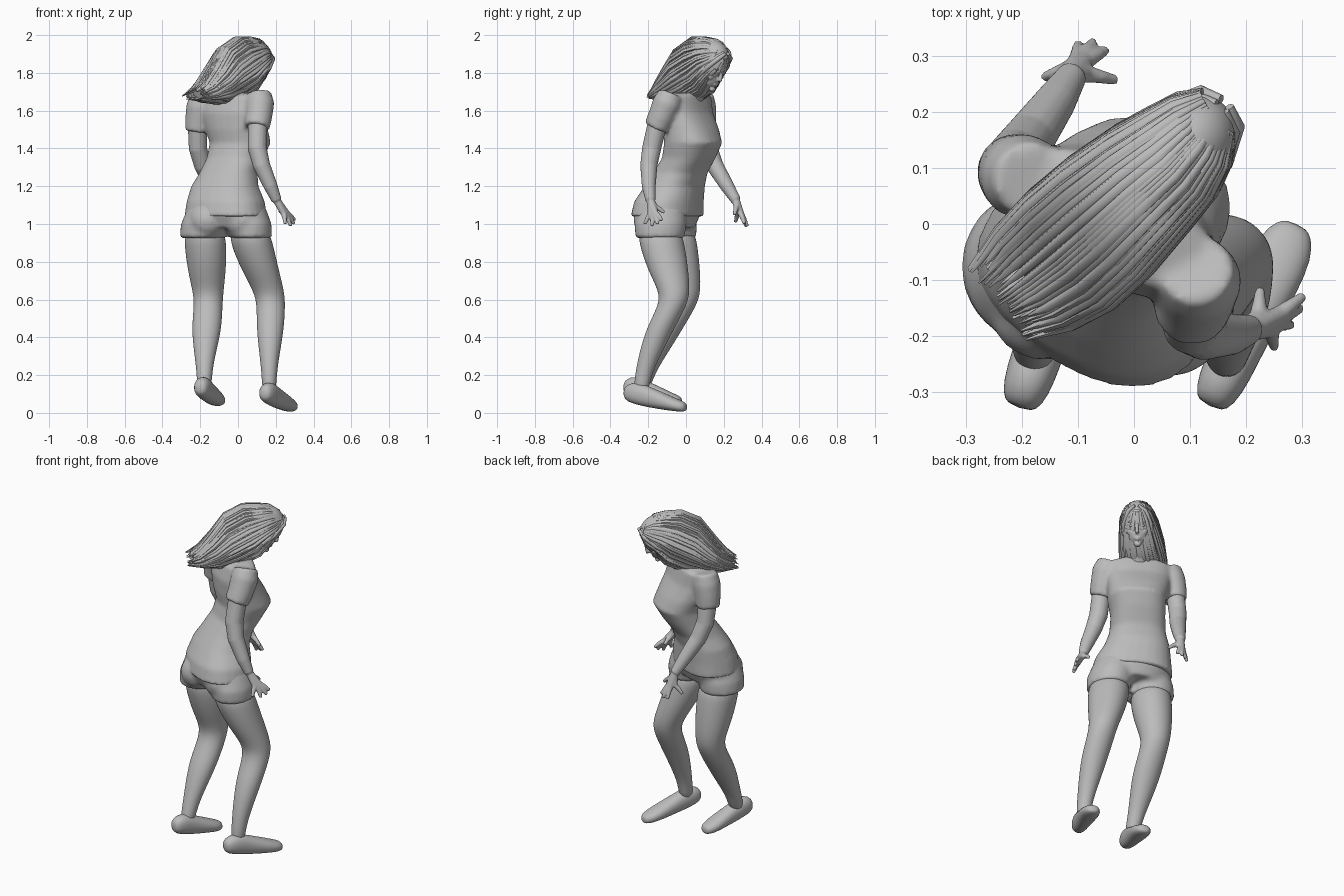
import bpy, bmesh, math, random
from mathutils import Vector, Matrix

random.seed(4)
if "Cube" in bpy.data.objects:
    bpy.data.objects.remove(bpy.data.objects["Cube"])

grey = bpy.data.materials.new("plain_grey")
grey.use_nodes = True
grey.diffuse_color = (0.5, 0.5, 0.5, 1)
grey.node_tree.nodes["Principled BSDF"].inputs["Base Color"].default_value = (0.5, 0.5, 0.5, 1)


def boxy(value, power):
    return math.copysign(abs(value) ** power, value)


def loft(bm, rings, n=20, power=1):
    """Closed skin through rings of (centre, first axis, second axis)."""
    loops = []
    for c, u, v in rings:
        angles = [math.tau * i / n for i in range(n)]
        loops.append([bm.verts.new(c + u * boxy(math.cos(a), power) + v * boxy(math.sin(a), power)) for a in angles])
    for a, b in zip(loops, loops[1:]):
        for i in range(n):
            j = (i + 1) % n
            bm.faces.new((a[i], a[j], b[j], b[i]))
    bm.faces.new(loops[0][::-1])
    bm.faces.new(loops[-1])


def tube(bm, points, n=16):
    """Round limb along points of (x, y, z, radius)."""
    centres = [Vector(p[:3]) for p in points]
    rings = []
    for i, p in enumerate(points):
        t = (centres[min(i + 1, len(points) - 1)] - centres[max(i - 1, 0)]).normalized()
        u = t.cross(Vector((0.83, -0.55, 0.1))).normalized()
        rings.append((centres[i], u * p[3], t.cross(u) * p[3]))
    loft(bm, rings, n)


def stack(bm, levels, yaw=90, power=1):
    """Level rings of (x, y, z, half width, half depth), facing the yaw angle."""
    a = math.radians(yaw)
    side, ahead = Vector((math.sin(a), -math.cos(a), 0)), Vector((math.cos(a), math.sin(a), 0))
    loft(bm, [(Vector(l[:3]), side * l[3], ahead * l[4]) for l in levels], 28, power)


def ball(bm, centre, size, frame=Matrix()):
    m = frame @ Matrix.Translation(centre) @ Matrix.Diagonal((*size, 1))
    bmesh.ops.create_uvsphere(bm, u_segments=24, v_segments=16, radius=1, matrix=m)


def finish(bm, name, voxel=0, smooth=0, angle=50):
    bmesh.ops.recalc_face_normals(bm, faces=bm.faces)
    mesh = bpy.data.meshes.new(name)
    bm.to_mesh(mesh)
    bm.free()
    mesh.materials.append(grey)
    ob = bpy.data.objects.new(name, mesh)
    bpy.context.collection.objects.link(ob)
    if voxel:
        m = ob.modifiers.new("fuse", "REMESH")
        m.mode, m.voxel_size, m.use_smooth_shade = "VOXEL", voxel, True
        m = ob.modifiers.new("soften", "SMOOTH")
        m.factor, m.iterations = 0.5, smooth
    bpy.ops.object.select_all(action="DESELECT")
    ob.select_set(True)
    bpy.context.view_layer.objects.active = ob
    bpy.ops.object.shade_smooth_by_angle(angle=math.radians(angle))
    return ob


# Shirt: twisted torso and two short sleeves
bm = bmesh.new()
stack(bm, [(-.015, .015, 1.695, .1, .07), (-.03, .008, 1.675, .185, .085), (-.028, .005, 1.59, .182, .108),
           (-.008, .025, 1.5, .17, .132), (.012, .038, 1.43, .16, .142), (-.015, .015, 1.35, .15, .13),
           (-.05, -.03, 1.27, .155, .13), (-.07, -.06, 1.2, .182, .14), (-.065, -.09, 1.12, .212, .16),
           (-.065, -.1, 1.04, .226, .166)], 59, .85)
tube(bm, [(.11, -.08, 1.69, .066), (.116, -.1, 1.64, .077), (.11, -.13, 1.57, .072), (.1, -.157, 1.51, .068)])
tube(bm, [(-.185, .08, 1.685, .066), (-.198, .084, 1.62, .077), (-.208, .09, 1.56, .072), (-.215, .095, 1.49, .066)])
finish(bm, "shirt", .011, 6)

# Shorts: pelvis, seat and two short legs
bm = bmesh.new()
stack(bm, [(-.065, -.1, 1.12, .2, .15), (-.065, -.1, 1.05, .224, .162), (-.06, -.1, .98, .19, .13)], 62)
stack(bm, [(-.16, -.08, 1.09, .105, .115), (-.182, -.078, 1.0, .12, .135), (-.188, -.075, .925, .122, .13)])
stack(bm, [(.04, -.125, 1.09, .105, .12), (.06, -.135, 1.0, .118, .138), (.066, -.138, .925, .115, .13)])
for x, y in ((-.16, -.15), (.02, -.185)):
    ball(bm, (x, y, 1.02), (.098, .093, .095))
finish(bm, "shorts", .012, 7)

# Bare legs, bent at the knee
legs = {
    "left_leg": [(-.18, -.07, .98, .1, .11), (-.172, -.06, .9, .114, .12), (-.165, -.03, .75, .101, .106),
                 (-.158, -.002, .64, .081, .08), (-.157, -.02, .57, .075, .077), (-.166, -.092, .45, .08, .077),
                 (-.174, -.15, .33, .06, .062), (-.178, -.205, .22, .041, .045), (-.178, -.235, .12, .038, .043)],
    "right_leg": [(.06, -.14, .98, .1, .11), (.07, -.13, .9, .114, .122), (.12, -.093, .75, .098, .107),
                  (.165, -.06, .64, .081, .081), (.175, -.07, .57, .075, .075), (.171, -.135, .45, .073, .074),
                  (.167, -.187, .32, .055, .06), (.165, -.228, .2, .039, .043), (.165, -.238, .1, .037, .04)]}
for name, levels in legs.items():
    bm = bmesh.new()
    stack(bm, levels)
    ob = finish(bm, name)
    ob.modifiers.new("round", "SUBSURF").levels = 2

# Shoes: heel to toe rings of (fraction, height, half width, half height)
shape = [(0, .105, .022, .022), (.05, .105, .038, .046), (.2, .105, .046, .062), (.4, .084, .045, .056),
         (.7, .055, .055, .042), (.88, .038, .051, .032), (.97, .032, .035, .026), (1, .03, .018, .014)]
for name, heel, toe, lift in (("left_shoe", (-.205, -.328, 0), (-.1, -.025, 0), .03),
                              ("right_shoe", (.135, -.325, 0), (.29, 0, 0), 0)):
    bm = bmesh.new()
    heel, run = Vector(heel), Vector(toe) - Vector(heel)
    side = run.cross(Vector((0, 0, 1))).normalized()
    loft(bm, [(heel + run * s + Vector((0, 0, z + lift)), side * w, Vector((0, 0, h))) for s, z, w, h in shape], power=.9)
    ob = finish(bm, name)
    ob.modifiers.new("round", "SUBSURF").levels = 1

# Arms with spread hands: thumb first, little finger last
arms = {
    "right_arm": ([(.105, -.15, 1.54, .052), (.102, -.182, 1.4, .051), (.125, -.197, 1.31, .046), (.173, -.197, 1.2, .037),
                   (.205, -.188, 1.125, .027)], (.25, -.172, 1.06),
                  [(.225, -.115, 1.06), (.302, -.128, 1.02), (.297, -.15, 1.0), (.28, -.18, .988), (.25, -.22, 1.0)]),
    "left_arm": ([(-.215, .095, 1.54, .052), (-.212, .12, 1.4, .049), (-.187, .152, 1.31, .046), (-.14, .218, 1.2, .037),
                  (-.11, .265, 1.125, .027)], (-.1, .285, 1.065),
                 [(-.032, .257, 1.05), (-.05, .31, 1.0), (-.072, .325, .988), (-.1, .32, .985), (-.16, .262, 1.01)])}
for name, (path, knuckle, tips) in arms.items():
    bm = bmesh.new()
    tube(bm, path)
    wrist, knuckle = Vector(path[-1][:3]), Vector(knuckle)
    for i, tip in enumerate(tips):
        tip = Vector(tip)
        root = wrist.lerp(knuckle, 0.35 if i == 0 else 0.8) * 0.72 + tip * 0.28
        mid = root.lerp(tip, 0.5) + Vector((0, 0, .004))
        tube(bm, [(*wrist, .021), (*root, .0165), (*mid, .0125), (*tip, .009)], 10)
    finish(bm, name, .005, 4)

# Head frame: turned with the chest and tipped down
ahead = Vector((.68, .73, 0)).normalized()
pitch = math.radians(30)
forward = ahead * math.cos(pitch) - Vector((0, 0, math.sin(pitch)))
up = Vector((0, 0, math.cos(pitch))) + ahead * math.sin(pitch)
frame = Matrix((forward.cross(up), forward, up)).transposed().to_4x4()
frame.translation = (.08, .127, 1.84)

# Head and neck with nose, brows, eyes, lips and chin
bm = bmesh.new()
ball(bm, (0, 0, .03), (.074, .094, .095), frame)
ball(bm, (0, .032, -.045), (.058, .06, .073), frame)
ball(bm, (0, .078, -.1), (.02, .015, .015), frame)
nose = [(.088, .02, .008), (.098, -.01, .009), (.104, -.03, .011), (.088, -.042, .008)]
tube(bm, [(*(frame @ Vector((0, y, z))), r) for y, z, r in nose])
for z, w in ((-.064, .02), (-.073, .017)):
    ball(bm, (0, .086, z), (w, .009, .006), frame)
for s in (-1, 1):
    ball(bm, (s * .031, .083, .002), (.015, .009, .008), frame)
    ball(bm, (s * .033, .08, .023), (.022, .012, .006), frame)
    ball(bm, (s * .036, .06, -.03), (.022, .022, .025), frame)
tube(bm, [(-.03, .0, 1.6, .07), (-.005, .035, 1.67, .056), (.04, .085, 1.74, .05), (.06, .105, 1.82, .05)])
finish(bm, "head", .0045, 4)

# Hair cap with an opening for the face
bm = bmesh.new()
ball(bm, (0, -.005, .025), (.085, .108, .114), frame)
inverse = frame.inverted()
open_faces = []
for f in bm.faces:
    x, y, z = inverse @ f.calc_center_median()
    if y > .02 and ((x / .068) ** 2 + ((z + .06) / .14) ** 2 < 1 or z < -.07):
        open_faces.append(f)
bmesh.ops.delete(bm, geom=open_faces, context="FACES")
finish(bm, "hair_cap")

# Swept hair: inner mass and long locks from the hairline to ragged tips
sweep = [(.148, .2, 1.9, .045, .035), (.12, .165, 1.89, .074, .088), (.083, .125, 1.872, .092, .116),
         (.03, .08, 1.838, .106, .154), (-.045, .012, 1.79, .12, .15), (-.11, -.045, 1.735, .122, .1),
         (-.175, -.095, 1.695, .11, .05), (-.24, -.14, 1.675, .085, .018)]
side, rise = Vector((.61, -.79, 0)), Vector((-.25, -.2, 1)).normalized()
rings = [(Vector(s[:3]), side * s[3], rise * s[4]) for s in sweep]
bm = bmesh.new()
loft(bm, rings[2:-1], 32)
count = 60
for i in range(count):
    a = math.tau * i / count + random.uniform(-.05, .05)
    path = [c + u * math.cos(a) + v * math.sin(a) for c, u, v in rings]
    path[-1] = path[-2].lerp(path[-1], random.uniform(.5, 1.1))
    width = random.uniform(.008, .014)
    tube(bm, [(*p, width * k) for p, k in zip(path, (.5, .9, 1, 1, 1, 1, .8, .2))], 6)
finish(bm, "swept_hair", angle=60)

# Locks that frame the face on both sides
bm = bmesh.new()
for s in (-1, 1):
    for i in range(5):
        spread = i * .014
        pts = [(s * .01, .075 - spread, .113), (s * .045, .073 - spread, .085), (s * .074, .045 - spread, .01),
               (s * .074, .01 - spread, -.07), (s * .064, -.035 - spread, -.125)]
        tube(bm, [(*(frame @ Vector(p)), r) for p, r in zip(pts, (.008, .013, .013, .012, .004))], 8)
finish(bm, "face_framing_hair")
